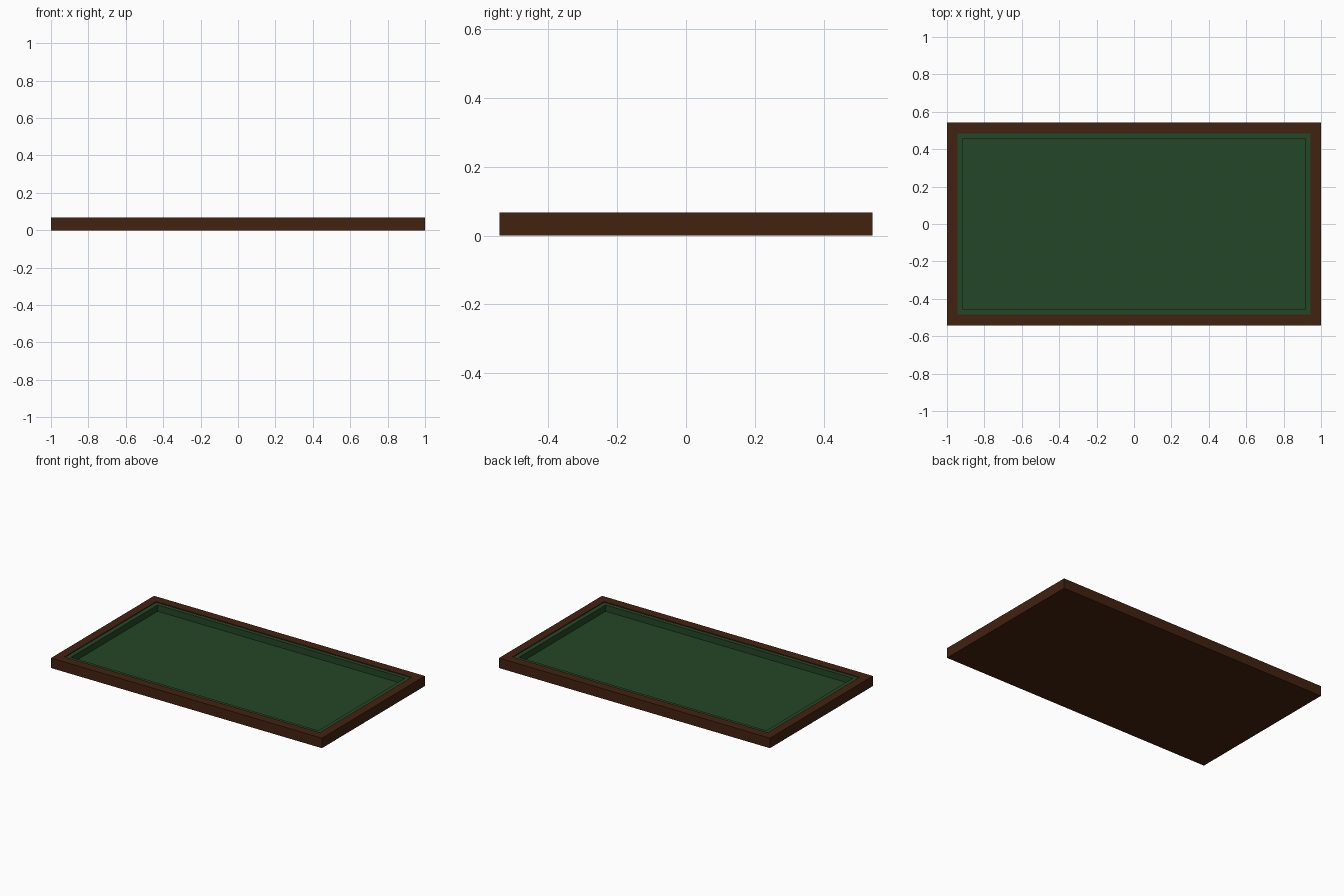
import bpy, bmesh

if "Cube" in bpy.data.objects:
    bpy.data.objects.remove(bpy.data.objects["Cube"])

def material(name, rgb):
    m = bpy.data.materials.new(name)
    m.diffuse_color = (*rgb, 1)
    m.use_nodes = True
    m.node_tree.nodes["Principled BSDF"].inputs["Base Color"].default_value = m.diffuse_color
    return m

WOOD = material("dark wood", (0.055, 0.016, 0.005))
FELT = material("green felt", (0.017, 0.063, 0.020))

def finish(name, bm, mat):
    bmesh.ops.recalc_face_normals(bm, faces=bm.faces)
    me = bpy.data.meshes.new(name)
    bm.to_mesh(me)
    bm.free()
    me.materials.append(mat)
    bpy.context.collection.objects.link(bpy.data.objects.new(name, me))

def frame(name, outer, inner, z0, z1, mat):
    """Rectangular ring with mitred corners; outer and inner are half sizes."""
    bm = bmesh.new()
    loops = []
    for (x, y), z in ((outer, z0), (outer, z1), (inner, z1), (inner, z0)):
        loops.append([bm.verts.new((sx * x, sy * y, z))
                      for sx, sy in ((-1, -1), (1, -1), (1, 1), (-1, 1))])
    for a, b in zip(loops, loops[1:] + loops[:1]):
        for i in range(4):
            j = (i + 1) % 4
            bm.faces.new((a[i], a[j], b[j], b[i]))
    finish(name, bm, mat)

def slab(name, half, z0, z1, mat):
    bm = bmesh.new()
    bmesh.ops.create_cube(bm, size=1)
    for v in bm.verts:
        v.co = (v.co.x * 2 * half[0], v.co.y * 2 * half[1], z0 if v.co.z < 0 else z1)
    finish(name, bm, mat)

# wooden tray: base board and outer rim
slab("base_board", (0.943, 0.483), 0, 0.012, WOOD)
frame("wood_rim", (1, 0.543), (0.943, 0.483), 0, 0.067, WOOD)
# felt lining: padded inner border and playing surface
frame("felt_border", (0.943, 0.483), (0.913, 0.457), 0.012, 0.062, FELT)
slab("felt_floor", (0.913, 0.457), 0.012, 0.02, FELT)
